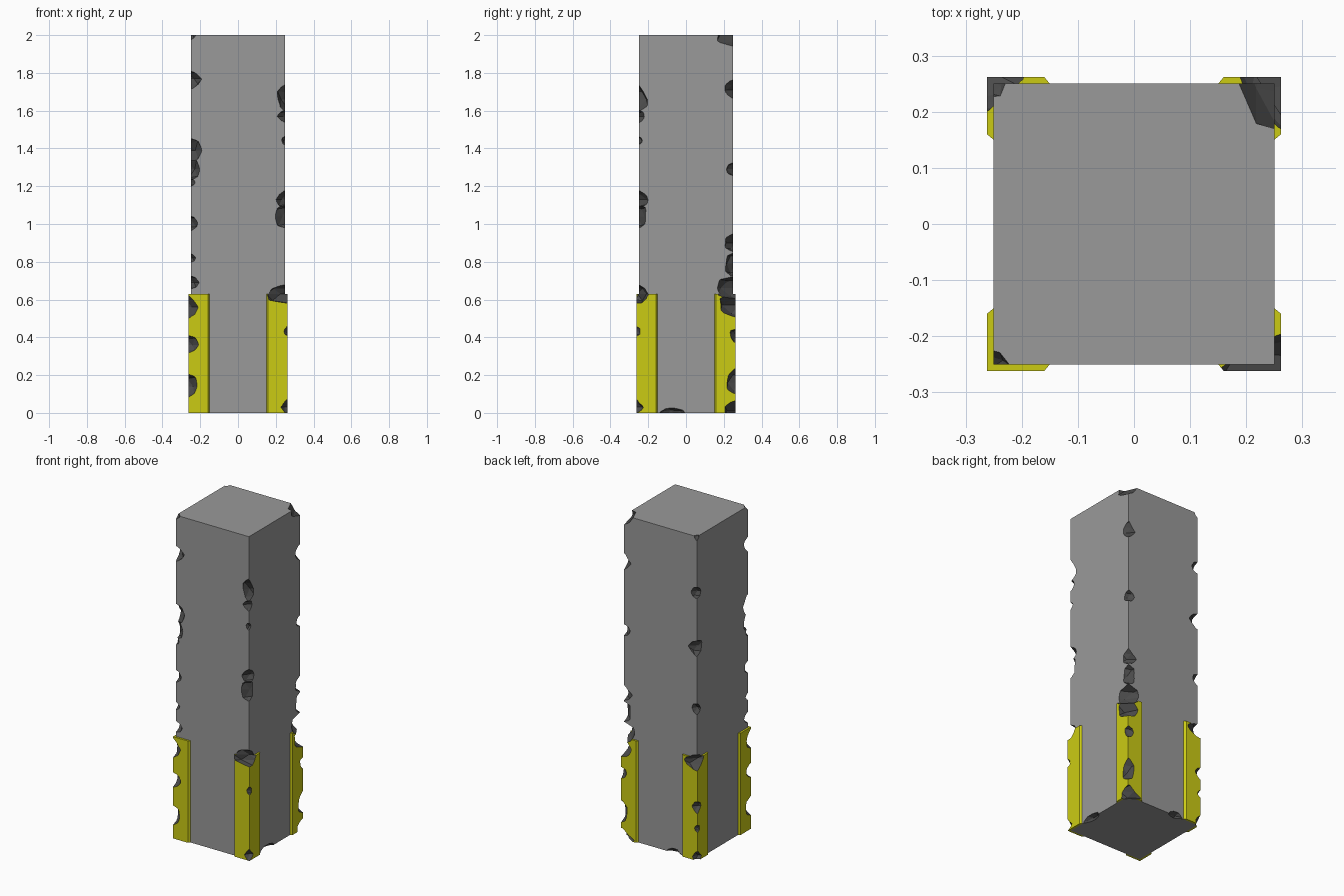
import bpy, bmesh, random
from mathutils import Vector

random.seed(4)
if "Cube" in bpy.data.objects:
    bpy.data.objects.remove(bpy.data.objects["Cube"], do_unlink=True)


def material(name, red, green, blue):
    m = bpy.data.materials.new(name)
    m.use_nodes = True
    m.diffuse_color = (red, green, blue, 1)
    m.node_tree.nodes["Principled BSDF"].inputs["Base Color"].default_value = m.diffuse_color
    return m


MATS = [material("concrete grey", .32, .32, .32),
        material("broken concrete", .07, .07, .07),
        material("safety yellow", .6, .6, .007)]
CONCRETE, BROKEN, YELLOW = range(len(MATS))


def make_object(name, bm, mat):
    bmesh.ops.recalc_face_normals(bm, faces=bm.faces)
    for f in bm.faces:
        f.material_index = mat
    mesh = bpy.data.meshes.new(name)
    bm.to_mesh(mesh)
    bm.free()
    for m in MATS:
        mesh.materials.append(m)
    ob = bpy.data.objects.new(name, mesh)
    bpy.context.collection.objects.link(ob)
    return ob


def prism(name, outline, height, mat):
    bm = bmesh.new()
    face = bm.faces.new([bm.verts.new((x, y, 0)) for x, y in outline])
    top = bmesh.ops.extrude_face_region(bm, geom=[face])["geom"]
    bmesh.ops.translate(bm, vec=(0, 0, height),
                        verts=[v for v in top if isinstance(v, bmesh.types.BMVert)])
    return make_object(name, bm, mat)


HALF, GUARD_OUT, GUARD_LIP, GUARD_END = .25, .262, .16, .15
HEIGHT, GUARD_HEIGHT = 2, .63
CORNERS = {"front_left": (1, -1), "front_right": (-1, -1),
           "back_left": (1, 1), "back_right": (-1, 1)}


def add_rock(bm, centre, radii):
    # jagged low-poly lump
    verts = bmesh.ops.create_icosphere(bm, subdivisions=2, radius=1)["verts"]
    for v in verts:
        jag = random.uniform(.86, 1.12)
        v.co = Vector(centre) + Vector([c * r * jag for c, r in zip(v.co, radii)])


def chip_corner(bm, corner, size, heights):
    # bites on one upright edge; size is half length, reach along x, reach along y
    sx, sy = CORNERS[corner]
    half, rx, ry = size
    for z in heights:
        edge = GUARD_OUT if z < GUARD_HEIGHT else HALF
        add_rock(bm, (sx * (edge + .75 * rx), sy * (edge + .75 * ry), z),
                 (1.94 * rx, 1.94 * ry, 1.2 * half))


NICK = (.025, .022, .022)
SMALL = (.04, .035, .035)
MEDIUM = (.05, .05, .05)
TALL = (.07, .05, .045)
WIDE = (.05, .09, .06)
DEEP = (.07, .08, .085)

bm = bmesh.new()
chip_corner(bm, "front_left", NICK, [1.44, .43])
chip_corner(bm, "front_left", SMALL, [1.57, .03])
chip_corner(bm, "front_left", MEDIUM, [1.13])
chip_corner(bm, "front_left", TALL, [1.66, 1.04])
chip_corner(bm, "front_left", WIDE, [.63])

chip_corner(bm, "front_right", NICK, [2, 1.22, .82])
chip_corner(bm, "front_right", SMALL, [1.01, .69])
chip_corner(bm, "front_right", MEDIUM, [1.77, .36])
chip_corner(bm, "front_right", TALL, [1.39, 1.29, .56, .14])

chip_corner(bm, "back_left", SMALL, [1.29, .41])
chip_corner(bm, "back_left", MEDIUM, [1.71, .9])
chip_corner(bm, "back_left", TALL, [.79, .16])
chip_corner(bm, "back_left", DEEP, [2, .66, .57])
chip_corner(bm, "back_left", WIDE, [.01])

chip_corner(bm, "back_right", NICK, [2, .2])
chip_corner(bm, "back_right", SMALL, [1.65, .93, .33, .02])
chip_corner(bm, "back_right", MEDIUM, [1.31])
chip_corner(bm, "back_right", WIDE, [.61])

# Chips along the bottom edges
add_rock(bm, (.27, -.08, -.01), (.05, .08, .045))
add_rock(bm, (-.09, .27, -.01), (.06, .05, .045))
cutter = make_object("chip_cutter", bm, BROKEN)
cutter.hide_render = True

# Pillar and the four angled corner guards
square = [(-HALF, -HALF), (HALF, -HALF), (HALF, HALF), (-HALF, HALF)]
parts = [prism("pillar", square, HEIGHT, CONCRETE)]
arm = [(GUARD_LIP, GUARD_OUT), (GUARD_END, HALF)]
angle = [(GUARD_OUT, GUARD_OUT), *arm, (HALF, HALF), *[(y, x) for x, y in reversed(arm)]]
for side, (sx, sy) in CORNERS.items():
    outline = [(sx * x, sy * y) for x, y in angle]
    parts.append(prism(side + "_corner_guard", outline, GUARD_HEIGHT, YELLOW))

# Break the chips out of every part
for ob in parts:
    mod = ob.modifiers.new("chips", "BOOLEAN")
    mod.operation = "DIFFERENCE"
    mod.solver = "EXACT"
    mod.use_self = True
    mod.object = cutter
graph = bpy.context.evaluated_depsgraph_get()
meshes = [bpy.data.meshes.new_from_object(ob.evaluated_get(graph)) for ob in parts]
for ob, mesh in zip(parts, meshes):
    ob.modifiers.clear()
    ob.data = mesh
bpy.data.objects.remove(cutter, do_unlink=True)
